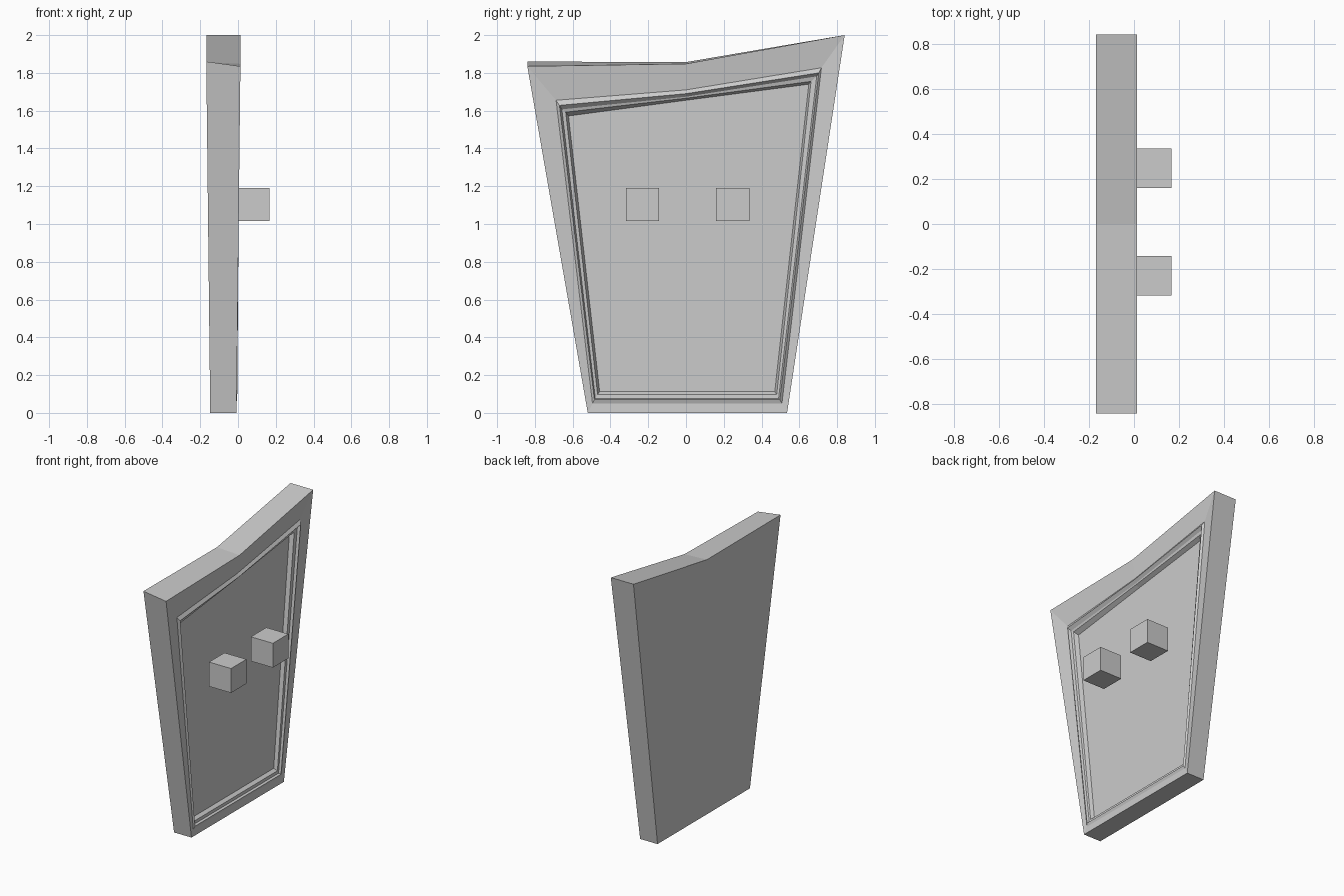
import bpy, bmesh

if "Cube" in bpy.data.objects:
    bpy.data.objects.remove(bpy.data.objects["Cube"])


def front_x(z):
    # front surface leans slightly outward towards the top
    return -0.008 + 0.021 * min(z, 1.85) / 1.85


def back_x(z):
    return -0.147 - 0.021 * min(z, 1.86) / 1.86


def finish(name, bm):
    bmesh.ops.recalc_face_normals(bm, faces=bm.faces)
    mesh = bpy.data.meshes.new(name)
    bm.to_mesh(mesh)
    bm.free()
    bpy.context.collection.objects.link(bpy.data.objects.new(name, mesh))


# Tapered slab: nested (y, z) outlines with depth offsets (bottom, top) from the front plane
# order: bottom left, bottom right, top right, top middle, top left
back = [(-.52, 0), (.535, 0), (.84, 2.0), (0, 1.857), (-.84, 1.86)]
rings = [
    (0, 0, [(-.52, 0), (.535, 0), (.84, 2.0), (0, 1.848), (-.84, 1.835)]),
    (-.004, -.018, [(-.495, .05), (.508, .05), (.717, 1.827), (0, 1.71), (-.688, 1.655)]),
    (.003, -.003, [(-.485, .07), (.497, .07), (.703, 1.80), (0, 1.69), (-.67, 1.628)]),
    (-.012, -.022, [(-.480, .076), (.490, .076), (.692, 1.782), (0, 1.674), (-.657, 1.607)]),
    (-.014, -.026, [(-.468, .097), (.48, .097), (.662, 1.755), (0, 1.666), (-.637, 1.592)]),
    (-.037, -.056, [(-.457, .113), (.47, .113), (.65, 1.74), (0, 1.655), (-.622, 1.572)]),
]
bm = bmesh.new()
loops = [[bm.verts.new((back_x(z), y, z)) for y, z in back]]
for low, high, pts in rings:
    loops.append([bm.verts.new((front_x(z) + (low if z < 1 else high), y, z)) for y, z in pts])
for a, b in zip(loops, loops[1:]):
    for i in range(5):
        j = (i + 1) % 5
        bm.faces.new((a[i], a[j], b[j], b[i]))
bm.faces.new(loops[0])
bm.faces.new(loops[-1])
finish("framed_panel", bm)

# Two cube blocks standing in front of the panel
for name, y in (("left_block", -.23), ("right_block", .248)):
    bm = bmesh.new()
    bmesh.ops.create_cube(bm, size=.176)
    bmesh.ops.translate(bm, vec=(.079, y, 1.103), verts=bm.verts)
    finish(name, bm)
